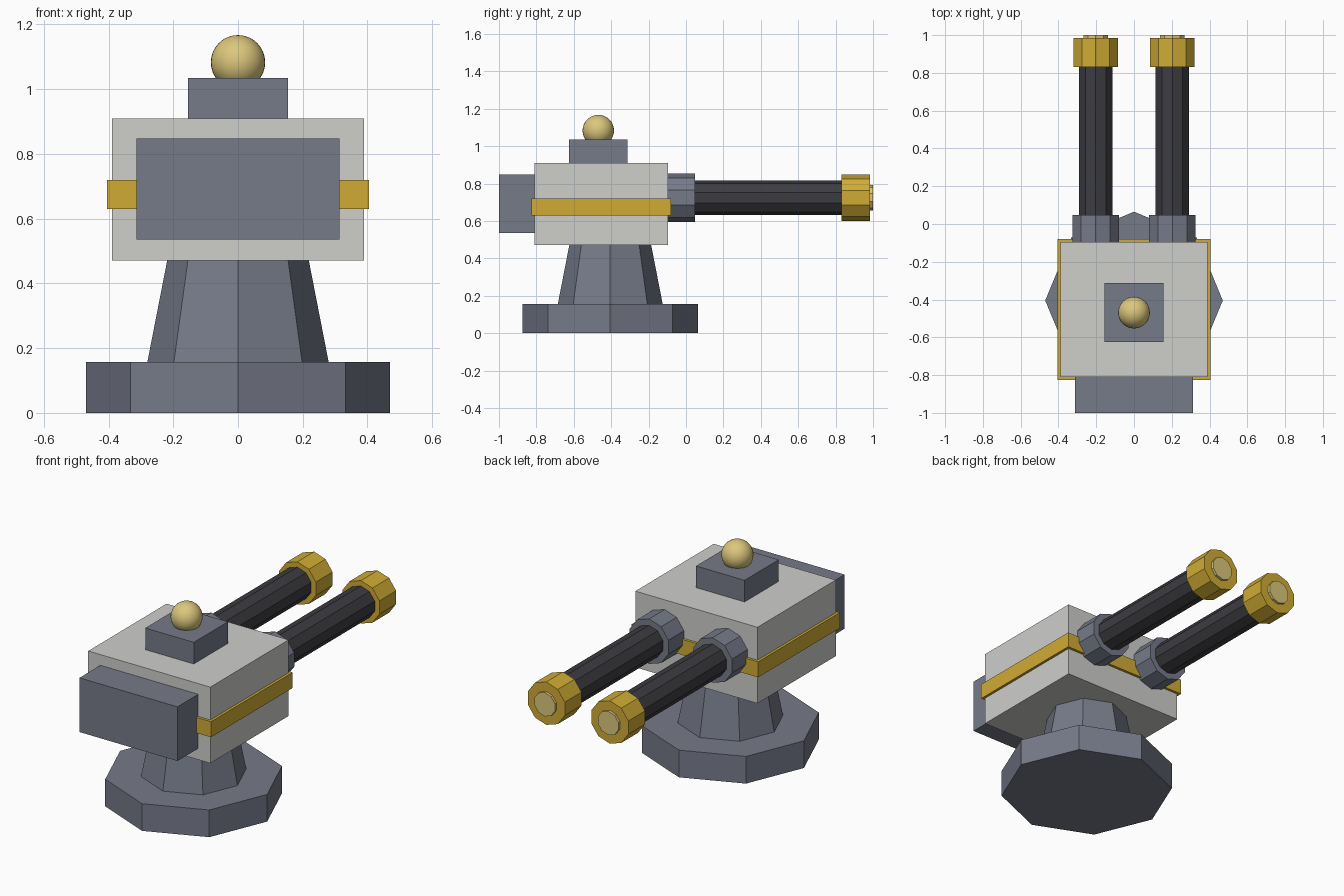
import bpy
import math

if "Cube" in bpy.data.objects:
    bpy.data.objects.remove(bpy.data.objects["Cube"], do_unlink=True)


def material(name, rgb):
    mat = bpy.data.materials.new(name)
    mat.use_nodes = True
    mat.diffuse_color = (*rgb, 1)
    mat.node_tree.nodes["Principled BSDF"].inputs["Base Color"].default_value = (*rgb, 1)
    return mat


steel = material("steel grey", (0.18, 0.196, 0.25))
shell = material("pale shell", (0.62, 0.62, 0.60))
gold = material("gold", (0.63, 0.41, 0.035))
gunmetal = material("dark gunmetal", (0.046, 0.046, 0.053))
glow = material("pale gold", (0.71, 0.57, 0.20))


def finish(name, mat):
    obj = bpy.context.object
    obj.name = name
    obj.data.materials.append(mat)
    return obj


def box(name, mat, half_x, y0, y1, z0, z1):
    bpy.ops.mesh.primitive_cube_add(size=1, location=(0, (y0 + y1) / 2, (z0 + z1) / 2))
    obj = finish(name, mat)
    obj.scale = (half_x * 2, y1 - y0, z1 - z0)
    bpy.ops.object.transform_apply(location=False, rotation=False, scale=True)


def pillar(name, mat, r0, r1, z0, z1, y):
    bpy.ops.mesh.primitive_cone_add(vertices=8, radius1=r0, radius2=r1, depth=z1 - z0,
                                    location=(0, y, (z0 + z1) / 2))
    finish(name, mat)


def tube(name, mat, x, radius, y0, y1):
    # Ten-sided cylinder along y, with a corner pointing up
    bpy.ops.mesh.primitive_cylinder_add(vertices=10, radius=radius, depth=y1 - y0,
                                        location=(x, (y0 + y1) / 2, 0.724),
                                        rotation=(math.pi / 2, 0, 0))
    finish(name, mat)


# Pedestal
pillar("base_plate", steel, 0.47, 0.47, 0, 0.157, -0.405)
pillar("pedestal", steel, 0.28, 0.217, 0.157, 0.48, -0.405)

# Turret housing
box("housing", shell, 0.39, -0.81, -0.095, 0.47, 0.91)
box("trim_band", gold, 0.405, -0.825, -0.08, 0.63, 0.72)
box("counterweight", steel, 0.313, -1.0, -0.80, 0.535, 0.848)
box("sensor_mount", steel, 0.155, -0.625, -0.313, 0.90, 1.035)

# Sensor ball
bpy.ops.mesh.primitive_uv_sphere_add(segments=32, ring_count=16, radius=0.084,
                                     location=(0, -0.469, 1.083))
finish("sensor_ball", glow)
bpy.ops.object.shade_smooth()

# Twin guns
for side, x in (("left", 0.203), ("right", -0.203)):
    tube(side + "_collar", steel, x, 0.13, -0.15, 0.047)
    tube(side + "_barrel", gunmetal, x, 0.093, 0.0, 0.9)
    tube(side + "_muzzle", gold, x, 0.124, 0.832, 0.985)
    tube(side + "_muzzle_core", glow, x, 0.069, 0.95, 1.0)
